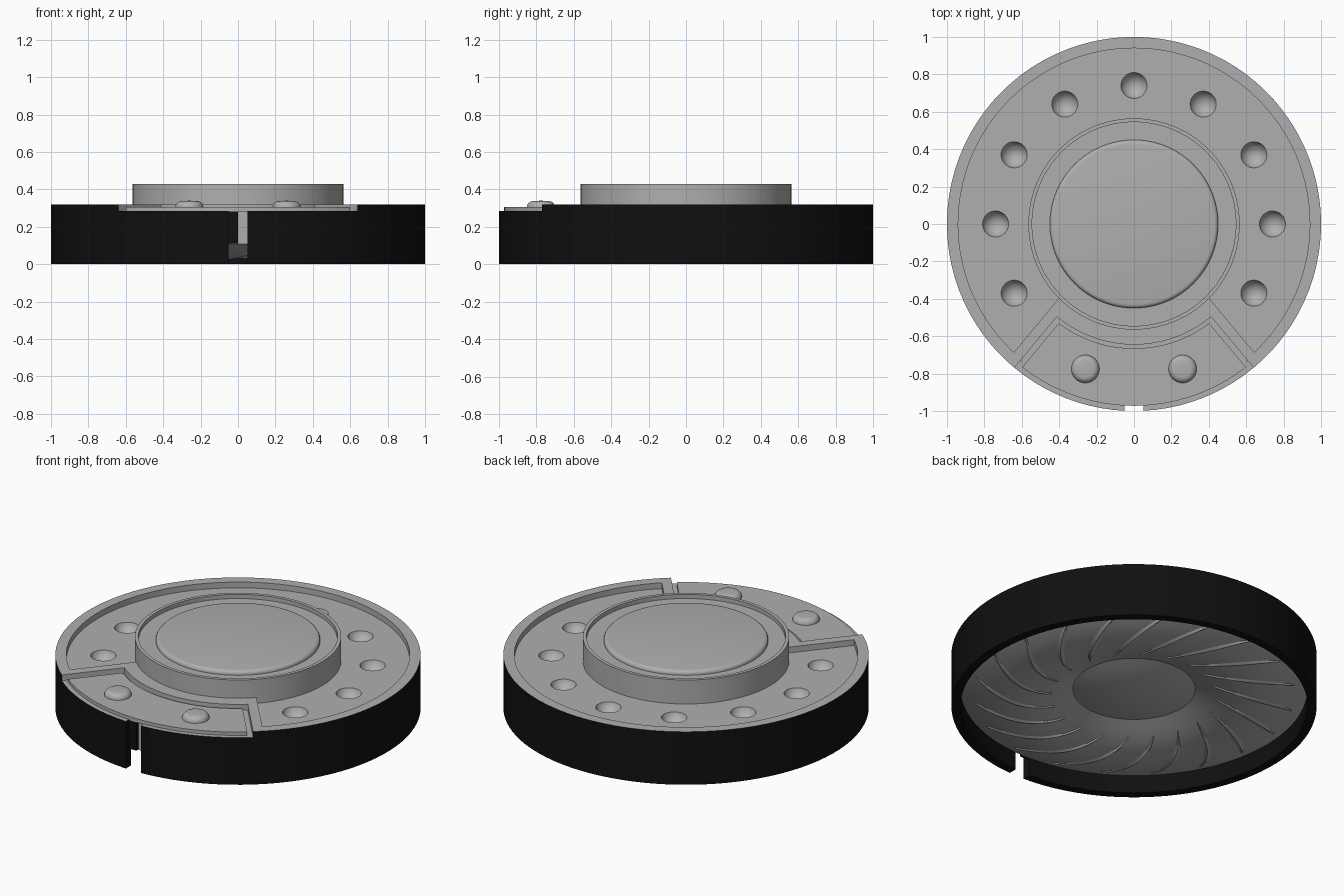
import bpy, bmesh, math

cube = bpy.data.objects.get("Cube")
if cube:
    bpy.data.objects.remove(cube, do_unlink=True)


def material(name, value):
    m = bpy.data.materials.new(name)
    m.use_nodes = True
    col = (value, value, value, 1)
    m.diffuse_color = col
    bsdf = next(n for n in m.node_tree.nodes if n.type == 'BSDF_PRINCIPLED')
    bsdf.inputs["Base Color"].default_value = col
    return m


GREY = material("light grey", 0.43)
BLACK = material("black", 0.005)
SEG = 96
CUT = math.radians(39.75)        # half angle of the front cut-out
FRONT = -math.pi / 2
DECK, RIM = 0.285, 0.32          # recessed deck and rim heights


def finish(bm, name, mats, rule=None):
    bmesh.ops.recalc_face_normals(bm, faces=bm.faces)
    if rule:
        for f in bm.faces:
            f.material_index = rule(f)
    me = bpy.data.meshes.new(name)
    bm.to_mesh(me)
    bm.free()
    ob = bpy.data.objects.new(name, me)
    bpy.context.collection.objects.link(ob)
    for m in mats:
        me.materials.append(m)
    return ob


def smooth(ob):
    bpy.ops.object.select_all(action='DESELECT')
    ob.select_set(True)
    bpy.context.view_layer.objects.active = ob
    bpy.ops.object.shade_smooth_by_angle(angle=math.radians(32))


def lathe(bm, profile, centre=(0, 0, 0), steps=SEG):
    cx, cy, cz = centre
    vs = [bm.verts.new((cx + r, cy, cz + z)) for r, z in profile]
    es = [bm.edges.new(p) for p in zip(vs, vs[1:])]
    bmesh.ops.spin(bm, geom=vs + es, cent=centre, axis=(0, 0, 1),
                   angle=2 * math.pi, steps=steps)
    bmesh.ops.remove_doubles(bm, verts=bm.verts, dist=1e-5)


def band(name, r0, r1, z0, z1, span, mats, rule=None, n=SEG):
    """Curved block; span(r) gives its start and end angle at radius r."""
    bm = bmesh.new()
    rows = []
    for i in range(n + 1):
        row = []
        for r, z in ((r0, z0), (r1, z0), (r1, z1), (r0, z1)):
            a, b = span(r)
            t = a + (b - a) * i / n
            row.append(bm.verts.new((r * math.cos(t), r * math.sin(t), z)))
        rows.append(row)
    for p, q in zip(rows, rows[1:]):
        for k in range(4):
            j = (k + 1) % 4
            bm.faces.new((p[k], p[j], q[j], q[k]))
    bm.faces.new(rows[0])
    bm.faces.new(rows[-1])
    ob = finish(bm, name, mats, rule)
    smooth(ob)
    return ob


# Casing wall with a narrow slot at the front
def slot_span(r):
    h = math.asin(0.05 / r)
    return FRONT + h, FRONT + 2 * math.pi - h


band("casing_wall", 0.95, 1.0, 0, DECK, slot_span, [BLACK, GREY],
     lambda f: 1 if f.normal.z > 0.5 else 0)


# Raised rim, open at the front cut-out: black outside, grey elsewhere
def is_outer(f):
    c = f.calc_center_median()
    return 0 if math.hypot(c.x, c.y) > 0.985 and abs(f.normal.z) < 0.5 else 1


band("raised_rim", 0.94, 1.0, DECK, RIM,
     lambda r: (FRONT + CUT, FRONT + 2 * math.pi - CUT), [BLACK, GREY], is_outer)

# Black strip behind the left half of the slot
band("slot_strip", 0.945, 0.97, 0.11, DECK,
     lambda r: (FRONT - 0.052, FRONT), [BLACK], n=4)


# Underside diaphragm: centre dome and a bulging ring
def under_z(r):
    if r < 0.335:
        return 0.108 - 0.05 * (1 - (r / 0.335) ** 2)
    return 0.108 - 0.078 * math.sin(math.pi * (r - 0.335) / 0.615)


# Main body: diaphragm, deck, central tower and its cap
under = [0.335 * i / 6 for i in range(7)] + [0.335 + 0.615 * i / 16 for i in range(1, 17)]
profile = [(r, under_z(r)) for r in under]
profile += [(0.95, DECK), (0.565, DECK), (0.565, 0.43), (0.545, 0.43),
            (0.545, 0.405), (0.45, 0.405), (0.45, 0.414), (0.446, 0.422),
            (0.439, 0.428), (0.428, 0.43), (0, 0.43)]
bm = bmesh.new()
lathe(bm, profile)
body = finish(bm, "driver_body", [GREY])

# Round dents in the deck
bm = bmesh.new()
for k in range(-1, 8):
    a = math.radians(30 * k)
    new = bmesh.ops.create_uvsphere(bm, u_segments=32, v_segments=16, radius=0.073)["verts"]
    bmesh.ops.translate(bm, verts=new,
                        vec=(0.74 * math.cos(a), 0.74 * math.sin(a), DECK + 0.02))
cutter = finish(bm, "dent_cutter", [GREY])
cutter.hide_render = True
mod = body.modifiers.new("dents", 'BOOLEAN')
mod.operation = 'DIFFERENCE'
mod.solver = 'EXACT'
mod.object = cutter
bpy.context.view_layer.objects.active = body
bpy.ops.object.modifier_apply(modifier=mod.name)
bpy.data.objects.remove(cutter, do_unlink=True)
smooth(body)

# Raised border around the cut-out: an inner arc and two ribs
band("border_arc", 0.56, 0.645, DECK - 0.005, RIM,
     lambda r: (FRONT - CUT, FRONT + CUT), [GREY], n=32)
for side, label in ((1, "left"), (-1, "right")):
    band("border_rib_" + label, 0.56, 0.945, DECK - 0.005, RIM,
         lambda r: (FRONT + side * CUT, FRONT + side * (CUT + math.asin(0.055 / r))),
         [GREY], n=2)


# Terminal plate with two rounded contact bumps
def plate_span(r):
    h = CUT - math.asin(0.03 / r)
    return FRONT - h, FRONT + h


band("terminal_plate", 0.665, 0.972, DECK - 0.003, 0.305, plate_span, [GREY], n=32)

for side, label in ((1, "left"), (-1, "right")):
    bm = bmesh.new()
    arc = [(0.043 + 0.032 * math.cos(t), 0.032 * math.sin(t))
           for t in (math.pi / 2 * i / 6 for i in range(7))]
    lathe(bm, [(0.075, -0.005)] + arc + [(0, 0.035)], (side * 0.26, -0.775, 0.305), 32)
    smooth(finish(bm, "contact_bump_" + label, [GREY]))

# Swirled leaf-shaped ridges on the diaphragm
bm = bmesh.new()
COUNT, N = 20, 12
for k in range(COUNT):
    rows = []
    for i in range(N + 1):
        t = i / N
        r = 0.45 + 0.43 * t
        a = 2 * math.pi * k / COUNT + 0.45 * t
        w = 0.002 + 0.022 * math.sin(math.pi * t ** 1.4)
        row = []
        for s, lift in ((-1, 0.001), (0, 0.008), (1, 0.001)):
            b = a + s * w / r
            row.append(bm.verts.new((r * math.cos(b), r * math.sin(b), under_z(r) - lift)))
        rows.append(row)
    for p, q in zip(rows, rows[1:]):
        for j in range(2):
            bm.faces.new((p[j], p[j + 1], q[j + 1], q[j]))
for f in bm.faces:
    f.normal_update()
ridges = finish(bm, "diaphragm_ridges", [GREY])
if ridges.data.polygons[0].normal.z > 0:
    ridges.data.flip_normals()
smooth(ridges)
